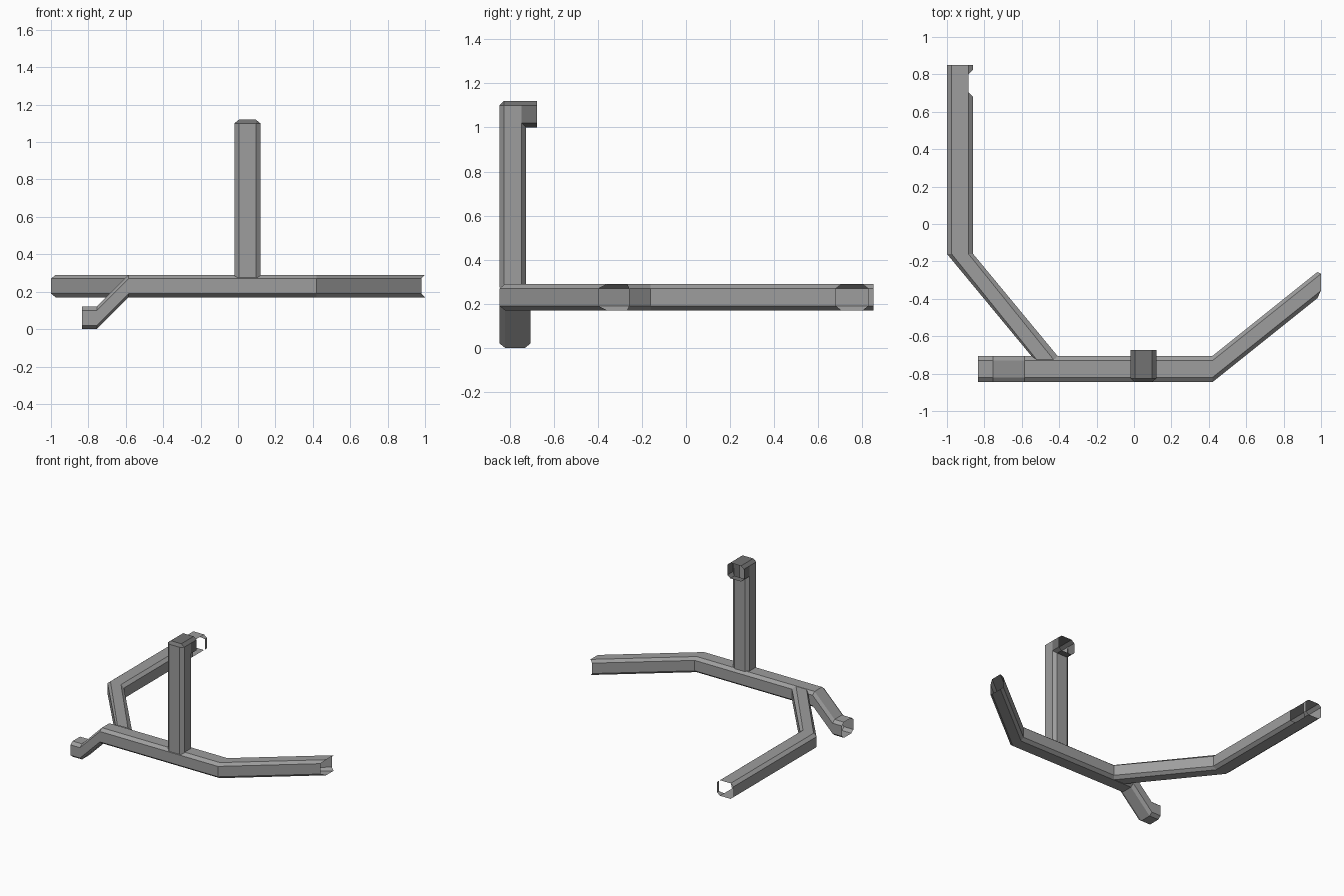
import bpy, bmesh
from mathutils import Vector

if "Cube" in bpy.data.objects:
    bpy.data.objects.remove(bpy.data.objects["Cube"])


def material(name, g):
    m = bpy.data.materials.new(name)
    m.diffuse_color = (g, g, g, 1)
    m.use_nodes = True
    m.node_tree.nodes["Principled BSDF"].inputs["Base Color"].default_value = m.diffuse_color
    return m


GREY = material("mid_grey", 0.34)
DARK = material("dark_grey", 0.17)

# Chamfered box section (u, v); index 0 starts on the +u side, going round
A, B, CU, CV = 0.07, 0.06, 0.025, 0.02
OCT = [(A, -B + CV), (A, B - CV), (A - CU, B), (-A + CU, B),
       (-A, B - CV), (-A, -B + CV), (-A + CU, -B), (A - CU, -B)]


def tube(name, rings, mat, keep=lambda i, j: True):
    """Open tube through rings of 8 points; keep(ring, side) drops faces."""
    bm = bmesh.new()
    vs = [[bm.verts.new(p) for p in r] for r in rings]
    for i in range(len(vs) - 1):
        for j in range(8):
            if keep(i, j):
                k = (j + 1) % 8
                bm.faces.new((vs[i][j], vs[i][k], vs[i + 1][k], vs[i + 1][j]))
    bmesh.ops.remove_doubles(bm, verts=bm.verts[:], dist=1e-5)
    bmesh.ops.recalc_face_normals(bm, faces=bm.faces[:])
    me = bpy.data.meshes.new(name)
    bm.to_mesh(me)
    bm.free()
    me.materials.append(mat)
    ob = bpy.data.objects.new(name, me)
    bpy.context.collection.objects.link(ob)
    return ob


def is_side(u):
    return abs(u) > A - 0.001


# Front beam: stepped foot, straight run, angled arm with a notched end
def beam_ring(x, y, z, notch=0.0, slope=0.0):
    out = []
    for u, v in OCT:
        d = notch if is_side(u) else 0
        out.append(Vector((x - d, y + u - d * slope, z + v)))
    return out


S = 0.80
tube("front_beam", [
    beam_ring(-0.835, -0.775, 0.06),
    beam_ring(-0.755, -0.775, 0.06),
    beam_ring(-0.585, -0.775, 0.23),
    beam_ring(0.42, -0.775, 0.23),
    beam_ring(1.0, -0.775 + 0.58 * S, 0.23, 0.02, S)], GREY)


# Side rail running to the back, with a joint hole in its inner side
def rail_ring(x, y, d=0.0):
    return [Vector((x + u, y + (d if is_side(u) else 0), 0.23 + v)) for u, v in OCT]


tube("side_rail", [
    rail_ring(-0.93, 0.85),
    rail_ring(-0.93, 0.80, 0.025),
    rail_ring(-0.93, 0.705, -0.025),
    rail_ring(-0.93, -0.16),
    rail_ring(-0.475, -0.725, 0.015)], GREY,
    keep=lambda i, j: not (i == 1 and j in (7, 0, 1)))


# Upright post; its back stops under the hook
def post_ring(z, drop=0.0):
    return [Vector((0.05 + u, -0.785 + v, z - (drop if v > B - 0.001 else 0)))
            for u, v in OCT]


tube("upright_post", [post_ring(0.275), post_ring(1.10, 0.10)], GREY)


# Hook at the post top: chamfered cap and short open socket facing back
def hook_ring(y, low=0.0):
    return [Vector((0.05 + u, y + (low if v < -B + 0.001 else 0), 1.06 + v))
            for u, v in OCT]


front = hook_ring(-0.825)
for p in front:
    if p.z > 1.119:
        p.y, p.z = -0.845, 1.10
tube("post_hook", [front, hook_ring(-0.825), hook_ring(-0.745, 0.02),
                   hook_ring(-0.675)], DARK,
     keep=lambda i, j: i == 2 or j in (1, 2, 3))
